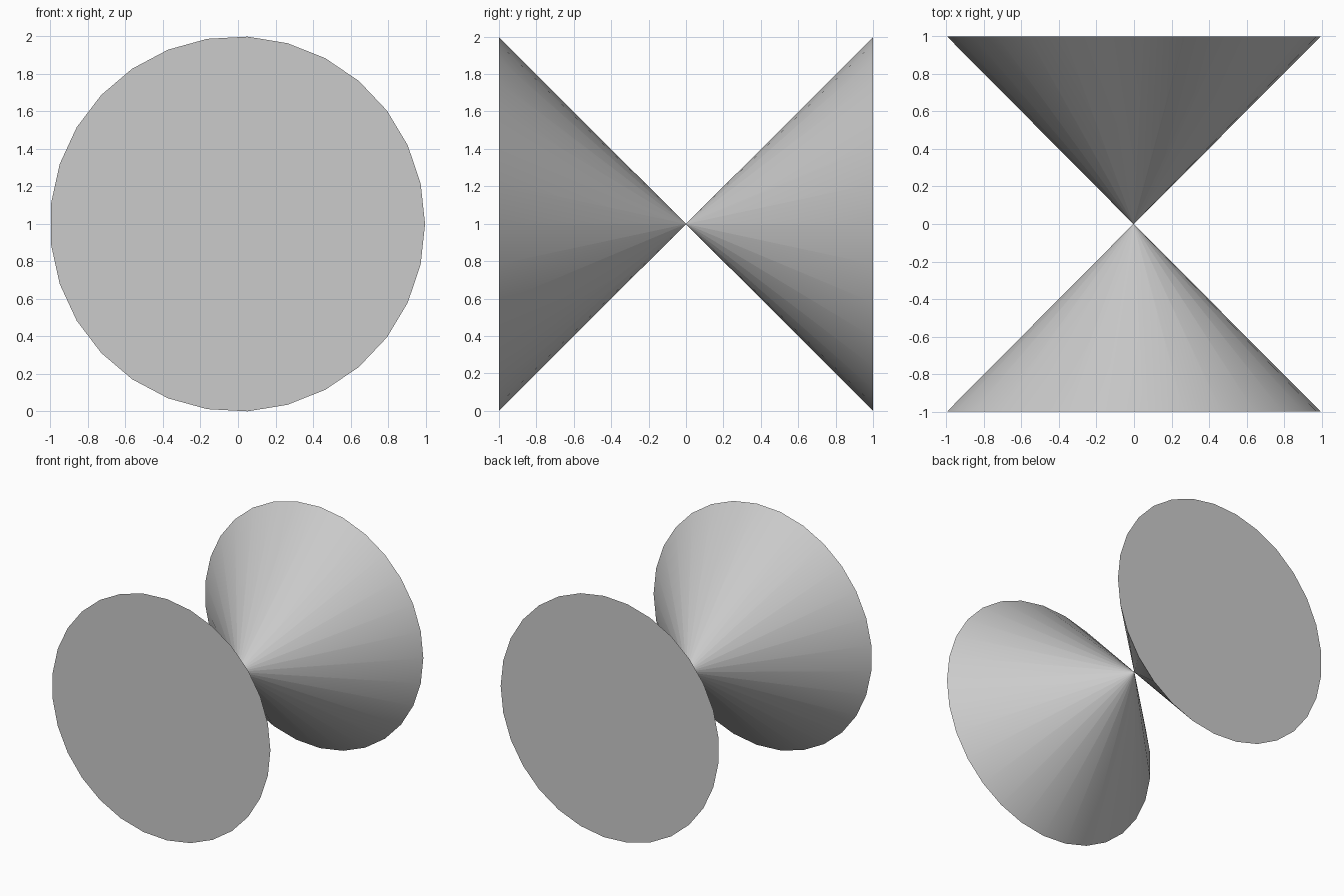
import bpy, bmesh, math

cube = bpy.data.objects.get("Cube")
if cube:
    bpy.data.objects.remove(cube, do_unlink=True)

SIDES = 29
STEP = 2 * math.pi / SIDES
RADIUS = 1.0
TIP = 0.0005                                      # tiny ring keeps the tip shading crisp
CX = -RADIUS * (1 - math.cos(STEP / 2)) / 2       # centres the odd-sided ring
CZ = RADIUS * math.sin(7 * STEP)                  # lowest corners rest on the ground

grey = bpy.data.materials.new("light grey")
grey.use_nodes = True
colour = (0.6, 0.6, 0.6, 1)
grey.diffuse_color = colour
grey.node_tree.nodes["Principled BSDF"].inputs["Base Color"].default_value = colour


def ring(bm, radius, y):
    return [bm.verts.new((CX + radius * math.cos(i * STEP), y,
                          CZ + radius * math.sin(i * STEP))) for i in range(SIDES)]


def cone(name, y_base):
    """Capped cone along y with its tip at the middle."""
    bm = bmesh.new()
    base, tip = ring(bm, RADIUS, y_base), ring(bm, TIP, 0)
    for i in range(SIDES):
        j = (i + 1) % SIDES
        bm.faces.new((base[i], base[j], tip[j], tip[i]))
    bm.faces.new(base)
    bm.faces.new(tip)
    bmesh.ops.recalc_face_normals(bm, faces=bm.faces)
    mesh = bpy.data.meshes.new(name)
    bm.to_mesh(mesh)
    bm.free()
    mesh.materials.append(grey)
    obj = bpy.data.objects.new(name, mesh)
    bpy.context.collection.objects.link(obj)
    # Smooth sides, sharp rim
    bpy.ops.object.select_all(action='DESELECT')
    obj.select_set(True)
    bpy.context.view_layer.objects.active = obj
    bpy.ops.object.shade_smooth_by_angle(angle=math.radians(30))


cone("front_cone", -1)
cone("back_cone", 1)
